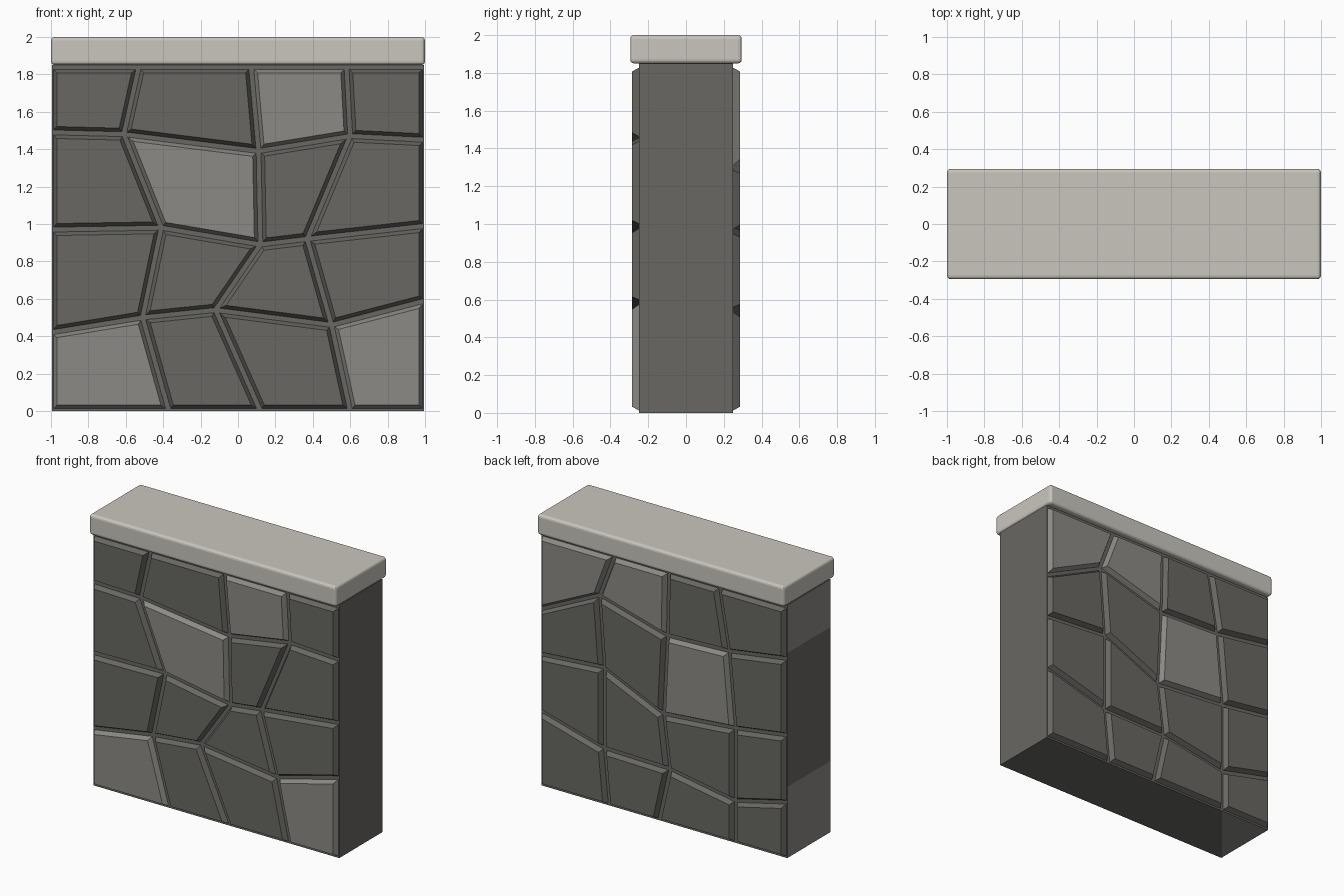
import bpy
import bmesh
from mathutils import Vector

cube = bpy.data.objects.get("Cube")
if cube:
    bpy.data.objects.remove(cube, do_unlink=True)

WALL_TOP = 1.84
HALF_DEPTH = 0.25
STONE_RELIEF = 0.035


def make_material(name, color):
    mat = bpy.data.materials.new(name)
    mat.use_nodes = True
    mat.diffuse_color = (*color, 1)
    mat.node_tree.nodes["Principled BSDF"].inputs["Base Color"].default_value = (*color, 1)
    return mat


dark_stone = make_material("dark_stone", (0.14, 0.136, 0.125))
light_stone = make_material("light_stone", (0.26, 0.255, 0.235))
cap_stone = make_material("pale_cap_stone", (0.59, 0.565, 0.515))


def add_object(name, bm, materials):
    bmesh.ops.recalc_face_normals(bm, faces=bm.faces[:])
    mesh = bpy.data.meshes.new(name)
    bm.to_mesh(mesh)
    bm.free()
    for mat in materials:
        mesh.materials.append(mat)
    obj = bpy.data.objects.new(name, mesh)
    bpy.context.collection.objects.link(obj)
    return obj


def box(low, high):
    bm = bmesh.new()
    bmesh.ops.create_cube(bm, size=1)
    low, high = Vector(low), Vector(high)
    for v in bm.verts:
        v.co = (low + high) / 2 + v.co * (high - low)
    return bm


def inset(points, distance):
    """Move every edge of a counter-clockwise outline inwards."""
    result = []
    for i, p in enumerate(points):
        before = (p - points[i - 1]).normalized()
        after = (points[(i + 1) % len(points)] - p).normalized()
        n1 = Vector((-before.y, before.x))
        n2 = Vector((-after.y, after.x))
        result.append(p + (n1 + n2) * distance / (1 + n1.dot(n2)))
    return result


def stone_face(name, joints, light_cells, side):
    """Chamfered stones filling a four by four net of joints."""
    bm = bmesh.new()
    nodes = [[Vector(p) for p in row] for row in joints]
    for r in range(4):
        for c in range(4):
            cell = [nodes[r][c], nodes[r][c + 1], nodes[r + 1][c + 1], nodes[r + 1][c]]
            rings = []
            for distance, depth in ((0.013, 0), (0.032, STONE_RELIEF)):
                y = side * (HALF_DEPTH + depth)
                rings.append([bm.verts.new((p.x, y, p.y)) for p in inset(cell, distance)])
            base, top = rings
            faces = [bm.faces.new(top)]
            for i in range(4):
                j = (i + 1) % 4
                faces.append(bm.faces.new((base[i], base[j], top[j], top[i])))
            for f in faces:
                f.material_index = int((r, c) in light_cells)
    obj = add_object(name, bm, (dark_stone, light_stone))
    # Open shells: make sure the broad faces point away from the wall
    if obj.data.polygons[0].normal.y * side < 0:
        obj.data.flip_normals()
    return obj


# Wall core, with paler stone on parts of one end and its underside
bm = box((-0.995, -HALF_DEPTH, 0), (0.995, HALF_DEPTH, WALL_TOP + 0.01))
cuts = [((0, 0, 0.52), (0, 0, 1)), ((0, 0, 1.5), (0, 0, 1)),
        ((-1, -HALF_DEPTH, 0), (0.5, -0.42, 0))]
for point, normal in cuts:
    bmesh.ops.bisect_plane(bm, geom=bm.verts[:] + bm.edges[:] + bm.faces[:],
                           plane_co=point, plane_no=normal)
bm.normal_update()
for f in bm.faces:
    center = f.calc_center_median()
    end_band = f.normal.x < -0.9 and not 0.52 < center.z < 1.5
    under_corner = f.normal.z < -0.9 and center.x < -0.7
    f.material_index = int(end_band or under_corner)
add_object("wall_core", bm, (dark_stone, light_stone))

# Front stones
front = [
    [(-1, 0), (-0.37, 0), (0.12, 0), (0.6, 0), (1, 0)],
    [(-1, 0.42), (-0.51, 0.5), (-0.12, 0.54), (0.5, 0.46), (1, 0.59)],
    [(-1, 0.97), (-0.41, 0.98), (0.12, 0.89), (0.37, 0.92), (1, 0.99)],
    [(-1, 1.49), (-0.61, 1.48), (0.11, 1.39), (0.6, 1.47), (1, 1.45)],
    [(-1, WALL_TOP), (-0.53, WALL_TOP), (0.07, WALL_TOP), (0.58, WALL_TOP), (1, WALL_TOP)],
]
stone_face("front_stones", front, {(0, 0), (0, 3), (2, 1), (3, 2)}, -1)

# Back stones
back = [
    [(-1, 0), (-0.58, 0), (0.04, 0), (0.44, 0), (1, 0)],
    [(-1, 0.41), (-0.58, 0.31), (-0.05, 0.4), (0.48, 0.41), (1, 0.55)],
    [(-1, 0.9), (-0.58, 0.84), (0, 0.79), (0.48, 1), (1, 0.96)],
    [(-1, 1.46), (-0.53, 1.39), (-0.03, 1.37), (0.52, 1.52), (1, 1.29)],
    [(-1, WALL_TOP), (-0.45, WALL_TOP), (-0.04, WALL_TOP), (0.4, WALL_TOP), (1, WALL_TOP)],
]
stone_face("back_stones", back, {(2, 1), (3, 2), (3, 3)}, 1)

# Cap slab with rounded edges
cap = add_object("cap_slab", box((-1, -0.295, 1.85), (1, 0.295, 2)), (cap_stone,))
bevel = cap.modifiers.new("rounded_edges", "BEVEL")
bevel.width = 0.02
bevel.segments = 3
